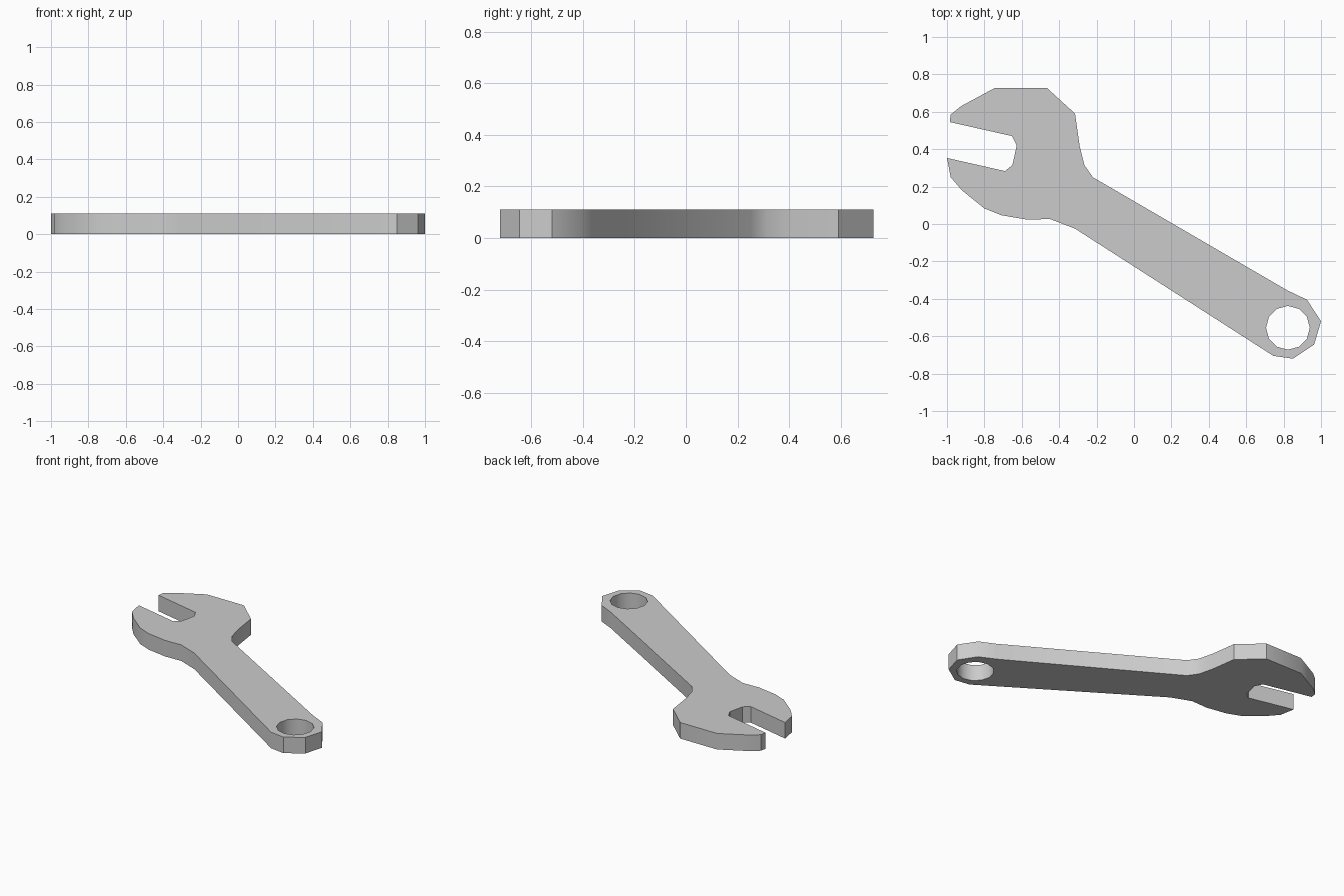
import bpy, bmesh
from math import sin, cos, tau, radians

if "Cube" in bpy.data.objects:
    bpy.data.objects.remove(bpy.data.objects["Cube"])

THICKNESS = 0.11

# Jaw, handle and ring end as one outline
outline = [
    # upper jaw
    (-0.985, 0.545), (-0.98, 0.585), (-0.925, 0.63), (-0.745, 0.727),
    (-0.465, 0.727), (-0.315, 0.59), (-0.29, 0.415), (-0.265, 0.315), (-0.22, 0.25),
    # ring end
    (0.82, -0.355), (0.925, -0.405), (1.0, -0.52), (0.963, -0.645),
    (0.85, -0.72), (0.745, -0.705),
    # lower jaw
    (-0.315, -0.025), (-0.45, 0.027), (-0.57, 0.023), (-0.71, 0.047),
    (-0.80, 0.083), (-0.92, 0.18), (-0.98, 0.25), (-1.0, 0.353),
    # slot
    (-0.69, 0.283), (-0.65, 0.315), (-0.627, 0.42), (-0.652, 0.47),
]
# Twelve-sided hanging hole
hole = [(0.823 + 0.117 * cos(i * tau / 12), -0.555 + 0.117 * sin(i * tau / 12))
        for i in range(12)]

bm = bmesh.new()


def add_loop(points):
    verts = [bm.verts.new((x, y, 0)) for x, y in points]
    return [bm.edges.new((v, verts[(i + 1) % len(verts)])) for i, v in enumerate(verts)]


# Fill the profile and extrude it to a plate
edges = add_loop(outline) + add_loop(hole)
bmesh.ops.triangle_fill(bm, edges=edges, use_beauty=True, use_dissolve=False)
result = bmesh.ops.extrude_face_region(bm, geom=bm.faces[:], use_keep_orig=True)
top = [g for g in result["geom"] if isinstance(g, bmesh.types.BMVert)]
bmesh.ops.translate(bm, verts=top, vec=(0, 0, THICKNESS))
bmesh.ops.recalc_face_normals(bm, faces=bm.faces[:])

mesh = bpy.data.meshes.new("wrench")
bm.to_mesh(mesh)
bm.free()
wrench = bpy.data.objects.new("wrench", mesh)
bpy.context.collection.objects.link(wrench)

# Soft rounded sides, crisp rims and corners
bpy.context.view_layer.objects.active = wrench
wrench.select_set(True)
bpy.ops.object.shade_smooth_by_angle(angle=radians(35))
